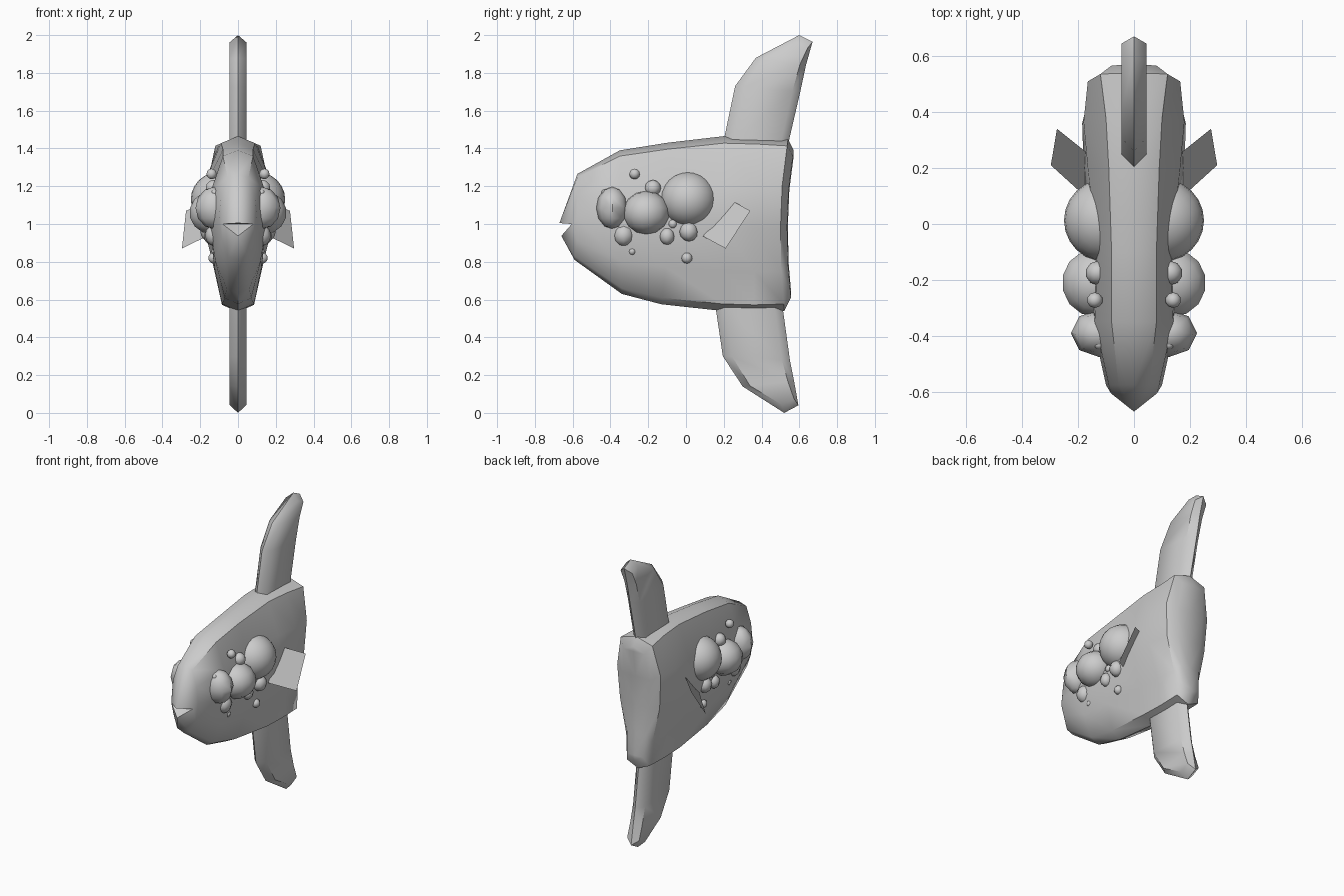
import bpy, bmesh, math
from mathutils import Vector

if "Cube" in bpy.data.objects:
    bpy.data.objects.remove(bpy.data.objects["Cube"])


def finish(name, bm, angle=40):
    bmesh.ops.recalc_face_normals(bm, faces=bm.faces)
    me = bpy.data.meshes.new(name)
    bm.to_mesh(me)
    bm.free()
    ob = bpy.data.objects.new(name, me)
    bpy.context.collection.objects.link(ob)
    bpy.ops.object.select_all(action='DESELECT')
    ob.select_set(True)
    bpy.context.view_layer.objects.active = ob
    bpy.ops.object.shade_smooth_by_angle(angle=math.radians(angle))
    return ob


def mirror(bm):
    geo = bm.verts[:] + bm.edges[:] + bm.faces[:]
    dup = bmesh.ops.duplicate(bm, geom=geo)['geom']
    for v in dup:
        if isinstance(v, bmesh.types.BMVert):
            v.co.x *= -1
    bmesh.ops.remove_doubles(bm, verts=bm.verts[:], dist=0.0005)


# Body: half cross-sections from snout to tail, then mirrored
# y at top, middle, bottom; z top, z bottom; half-widths of the five side points
SECTIONS = [
    (-.575, -.575, -.59, 1.265, .81, (.055, .09, .10, .085, .05)),
    (-.35, -.35, -.34, 1.39, .63, (.08, .14, .15, .12, .06)),
    (-.10, -.10, -.13, 1.43, .575, (.08, .13, .15, .125, .07)),
    (.20, .20, .19, 1.465, .54, (.09, .165, .18, .125, .085)),
    (.38, .36, .36, 1.46, .535, (.10, .18, .185, .11, .085)),
    (.54, .50, .52, 1.45, .54, (.12, .165, .15, .10, .085)),
    (.57, .535, .555, 1.39, .61, (.08, .10, .09, .07, .06)),
]
T = (0, .04, .27, .52, .77, .96, 1)
bm = bmesh.new()
rings = []
for yt, ym, yb, zt, zb, w in SECTIONS:
    ring = []
    for t, x in zip(T, (0, *w, 0)):
        y = yt + (ym - yt) * min(t / .35, 1) if t < .6 else yb + (ym - yb) * min((1 - t) / .3, 1)
        ring.append(bm.verts.new((x, y, zt + (zb - zt) * t)))
    rings.append(ring)
for a, b in zip(rings, rings[1:]):
    for i in range(6):
        bm.faces.new((a[i], a[i + 1], b[i + 1], b[i]))
# tail end, closed along the centre line
end = rings[-1]
mid = [bm.verts.new((0, v.co.y + .004, v.co.z)) for v in end[1:-1]]
centre = [end[0], *mid, end[-1]]
for i in range(6):
    f = [end[i], end[i + 1], centre[i + 1], centre[i]]
    bm.faces.new(list(dict.fromkeys(f)))
# beak and open mouth
p = rings[0]
upper, corner, lower, inner = [bm.verts.new(c) for c in (
    (0, -.67, 1.005), (.082, -.605, 1.0), (0, -.66, .937), (0, -.57, 1.0))]
for f in ((p[0], p[1], upper), (p[1], p[2], upper), (p[2], corner, upper),
          (p[2], p[3], corner), (p[3], p[4], corner), (p[4], lower, corner),
          (p[4], p[5], lower), (p[5], p[6], lower),
          (upper, corner, inner), (lower, inner, corner)):
    bm.faces.new(f)
mirror(bm)
finish("body", bm, 45)


# Tall fins: hexagonal sections between leading and trailing edge points (y, z)
def fin(name, stations, half=.045):
    bm = bmesh.new()
    rings = []
    for i, (f, b) in enumerate(stations):
        f, b = Vector((0, *f)), Vector((0, *b))
        s1, s2 = f.lerp(b, .14), f.lerp(b, .88)
        if i == len(stations) - 1:
            pf, pb = [Vector((0, *q)) for q in stations[i - 1]]
            s1, s2 = s1.lerp(pf.lerp(pb, .5), .25), s2.lerp(pf.lerp(pb, .88), .3)
        o = Vector((half, 0, 0))
        rings.append([bm.verts.new(c) for c in (f, s1 + o, s2 + o, b, s2 - o, s1 - o)])
    for a, b in zip(rings, rings[1:]):
        for i in range(6):
            j = (i + 1) % 6
            bm.faces.new((a[i], a[j], b[j], b[i]))
    t = rings[-1]
    bm.faces.new((t[0], t[1], t[2], t[3]))
    bm.faces.new((t[0], t[3], t[4], t[5]))
    bm.faces.new(rings[0])
    finish(name, bm, 50)


fin("dorsal_fin", [((.195, 1.42), (.54, 1.42)), ((.26, 1.73), (.605, 1.7)),
                   ((.37, 1.88), (.635, 1.84)), ((.60, 2.0), (.67, 1.965))])
fin("anal_fin", [((.155, .57), (.51, .57)), ((.195, .30), (.55, .28)),
                 ((.30, .14), (.572, .17)), ((.52, .0), (.595, .04))])

# Side fins: thin flat plates
bm = bmesh.new()
bm.faces.new([bm.verts.new(c) for c in (
    (.165, .09, .935), (.297, .21, .87), (.275, .34, 1.07), (.15, .24, 1.125))])
mirror(bm)
finish("side_fins", bm)

# Round growths on both flanks: x, y, z, radii x y z, segments
GROWTHS = [
    (.10, .013, 1.13, .15, .148, .145, 24),
    (.135, -.21, 1.06, .125, .125, .115, 14),
    (.125, -.39, 1.085, .10, .085, .112, 8),
    (.13, -.175, 1.19, .043, .043, .043, 10),
    (.14, -.272, 1.265, .028, .028, .028, 10),
    (.12, -.33, .94, .055, .055, .058, 8),
    (.14, -.10, .935, .04, .04, .045, 8),
    (.15, .015, .96, .05, .05, .052, 8),
    (.13, .005, .82, .029, .029, .029, 10),
    (.12, -.285, .855, .02, .02, .02, 8),
    (.125, -.43, 1.165, .018, .018, .018, 8),
    (.145, -.07, 1.0, .024, .024, .024, 8),
]
for n, (x, y, z, rx, ry, rz, seg) in enumerate(GROWTHS):
    for side, s in (("right", 1), ("left", -1)):
        bm = bmesh.new()
        bmesh.ops.create_uvsphere(bm, u_segments=seg, v_segments=max(6, seg // 2), radius=1)
        for v in bm.verts:
            v.co = (s * (x + v.co.x * rx), y + v.co.y * ry, z + v.co.z * rz)
        finish(f"growth_{side}_{n + 1}", bm, 45)
